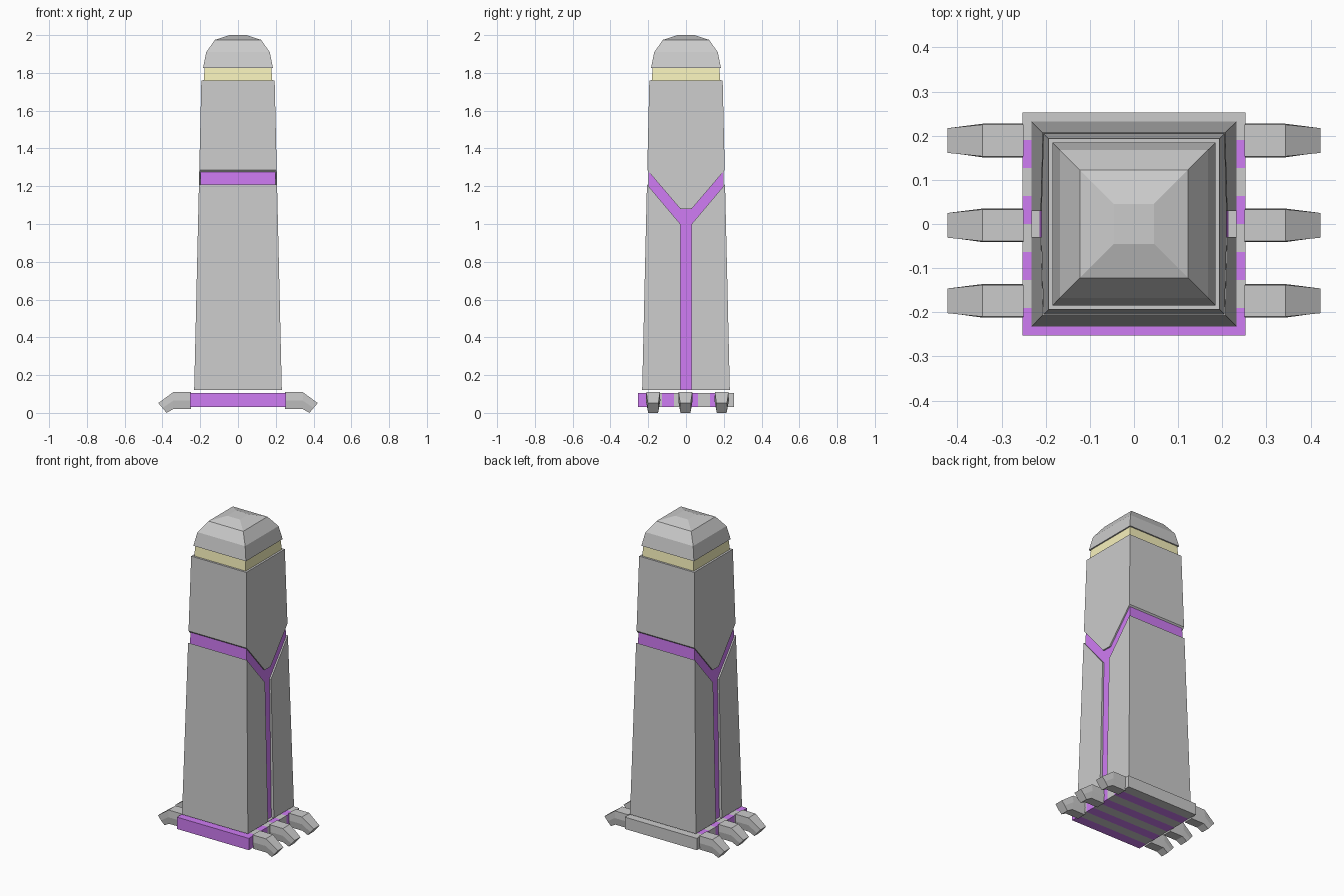
import bpy, bmesh

if "Cube" in bpy.data.objects:
    bpy.data.objects.remove(bpy.data.objects["Cube"])


def material(name, color):
    m = bpy.data.materials.new(name)
    m.diffuse_color = color
    m.use_nodes = True
    m.node_tree.nodes["Principled BSDF"].inputs["Base Color"].default_value = m.diffuse_color
    return m


PURPLE = material("purple", (0.62, 0.2, 0.9, 1))
YELLOW = material("yellow", (0.93, 0.88, 0.5, 1))


def loft(name, rings, mat=None):
    """Skin a list of equal-length point loops into a closed flat solid."""
    bm = bmesh.new()
    loops = [[bm.verts.new(p) for p in ring] for ring in rings]
    n = len(loops[0])
    for a, b in zip(loops, loops[1:]):
        for i in range(n):
            j = (i + 1) % n
            bm.faces.new((a[i], a[j], b[j], b[i]))
    bm.faces.new(loops[0])
    bm.faces.new(loops[-1])
    bmesh.ops.recalc_face_normals(bm, faces=bm.faces)
    mesh = bpy.data.meshes.new(name)
    bm.to_mesh(mesh)
    bm.free()
    obj = bpy.data.objects.new(name, mesh)
    bpy.context.collection.objects.link(obj)
    if mat:
        mesh.materials.append(mat)
    return obj


def square(h, z):
    return [(-h, -h, z), (h, -h, z), (h, h, z), (-h, h, z)]


def box(name, x, y0, y1, z0, z1, mat=None):
    ring = lambda z: [(-x, y0, z), (x, y0, z), (x, y1, z), (-x, y1, z)]
    return loft(name, [ring(z0), ring(z1)], mat)


def wall(z):
    """Half-width of the tapered tower at height z."""
    return 0.232 - (z - 0.12) * (0.232 - 0.194) / 1.64


def slab(name, profile):
    """Extrude a (y, z) profile across x, following the tower's taper."""
    return loft(name, [[(s * wall(z), y, z) for y, z in profile] for s in (-1, 1)])


# Tower armour: two lower halves and the upper block with V-shaped sides
for s, label in ((-1, "front"), (1, "back")):
    slab(f"lower_{label}_shell", [(s * 0.03, 0.12), (s * wall(0.12), 0.12),
                                  (s * wall(1.21), 1.21), (s * 0.03, 1.0)])
slab("upper_shell", [(-0.03, 1.08), (0.03, 1.08), (wall(1.285), 1.285),
                     (wall(1.76), 1.76), (-wall(1.76), 1.76), (-wall(1.285), 1.285)])

# Glowing core visible through the seams, and the floor plate below it
loft("core", [square(0.214, 0.122), square(0.197, 1.3)], PURPLE)
box("floor_plate", 0.232, -0.232, 0.232, 0.12, 0.122)

# Collar and faceted cap
loft("collar", [square(0.182, 1.755), square(0.176, 1.83)], YELLOW)
loft("cap", [square(0.185, 1.825), square(0.168, 1.91),
             square(0.122, 1.975), square(0.045, 2.0)])

# Base made of alternating strips
STRIPS, HALF = 8, 0.253
step = 2 * HALF / STRIPS
for i in range(STRIPS):
    y = -HALF + i * step
    box(f"base_strip_{i + 1}", HALF, y, y + step, 0.03, 0.105,
        PURPLE if i % 2 == 0 else None)

# Feet: (x, z, half-width) pairs for the bottom and top edge of each section
FOOT = [((0.25, 0.02, 0.03), (0.25, 0.11, 0.036)),
        ((0.343, 0.02, 0.03), (0.343, 0.11, 0.036)),
        ((0.378, 0.0, 0.026), (0.422, 0.052, 0.028))]
for side, label in ((-1, "left"), (1, "right")):
    for i, y in enumerate((-0.174, -0.003, 0.189)):
        rings = []
        for (xb, zb, wb), (xt, zt, wt) in FOOT:
            zm, xm = (zb + zt) / 2, (xb + xt) / 2
            wm = max(wb, wt) + 0.002
            rings.append([(side * xb, y - wb, zb), (side * xb, y + wb, zb),
                          (side * xm, y + wm, zm), (side * xt, y + wt, zt),
                          (side * xt, y - wt, zt), (side * xm, y - wm, zm)])
        loft(f"{label}_foot_{i + 1}", rings)
